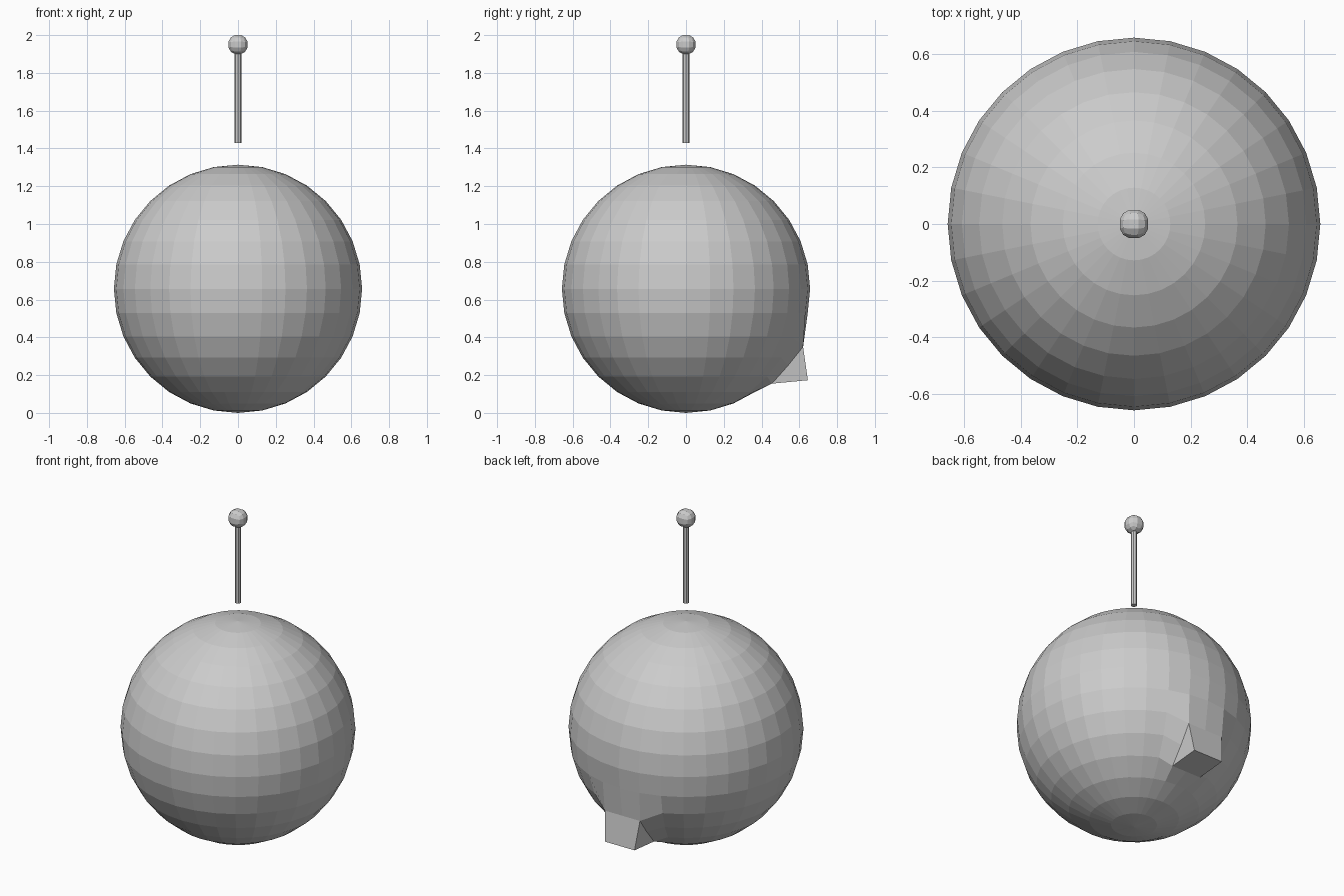
import bpy, bmesh, math
from mathutils import Vector

if "Cube" in bpy.data.objects:
    bpy.data.objects.remove(bpy.data.objects["Cube"])

grey = bpy.data.materials.new("plain grey")
grey.diffuse_color = (0.6, 0.6, 0.6, 1)
grey.use_nodes = True
grey.node_tree.nodes["Principled BSDF"].inputs["Base Color"].default_value = grey.diffuse_color


def add_object(name, bm):
    bmesh.ops.recalc_face_normals(bm, faces=bm.faces[:])
    mesh = bpy.data.meshes.new(name)
    bm.to_mesh(mesh)
    bm.free()
    mesh.materials.append(grey)
    ob = bpy.data.objects.new(name, mesh)
    bpy.context.collection.objects.link(ob)
    return ob


# Side profile of the spout: top edge, outer lip, inner bottom edge (half width, y, z)
TOP, LIP, INNER = (0.12, 0.62, 0.35), (0.10, 0.645, 0.173), (0.10, 0.455, 0.155)
MID = (0.11, 0.54, 0.25)

# Round body, with the three lower back rows pulled out to meet the spout
R = 0.657
STEP = math.radians(11.25)
bm = bmesh.new()
bmesh.ops.create_uvsphere(bm, u_segments=32, v_segments=16, radius=R)
bm.verts.ensure_lookup_table()
pulled = {10: TOP, 11: MID, 12: INNER}
for v in bm.verts:
    row = round(math.acos(max(-1, min(1, v.co.z / R))) / STEP)
    col = round(math.atan2(v.co.x, v.co.y) / STEP)
    v.co.z += R
    if row in pulled and abs(col) <= 1:
        w, y, z = pulled[row]
        v.co = Vector((col * w, y, z))
add_object("body", bm)

# Wedge spout at the back
bm = bmesh.new()
left, right = [[bm.verts.new((s * w, y, z)) for w, y, z in (TOP, LIP, INNER)]
               for s in (-1, 1)]
bm.faces.new(left)
bm.faces.new(right)
for i in range(2):
    bm.faces.new((left[i], left[i + 1], right[i + 1], right[i]))
add_object("back_spout", bm)

# Floating stem
bm = bmesh.new()
bmesh.ops.create_cone(bm, cap_ends=True, segments=8, radius1=0.018,
                      radius2=0.018, depth=0.48)
bmesh.ops.translate(bm, verts=bm.verts[:], vec=(0, 0, 1.67))
add_object("stem", bm)

# Faceted knob: a gridded cube pushed out to a sphere
bm = bmesh.new()
bmesh.ops.create_cube(bm, size=2)
bmesh.ops.subdivide_edges(bm, edges=bm.edges[:], cuts=2, use_grid_fill=True)
for v in bm.verts:
    v.co = v.co.normalized() * 0.0553 + Vector((0, 0, 1.95))
add_object("knob", bm)
